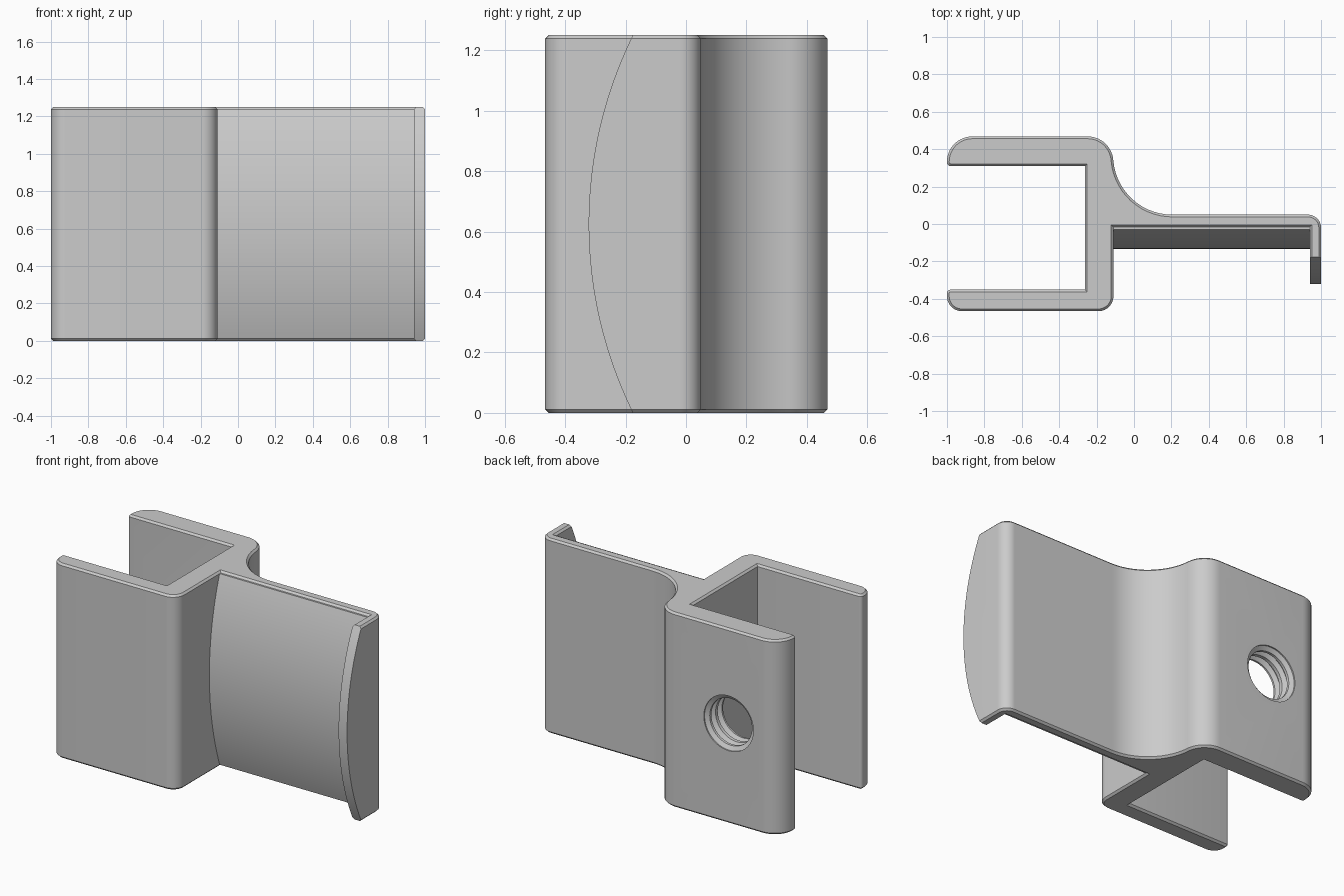
import bpy, bmesh, math
from mathutils import Vector, Matrix

cube = bpy.data.objects.get("Cube")
if cube:
    bpy.data.objects.remove(cube, do_unlink=True)

HEIGHT = 1.25
CHAMFER = 0.012

grey = bpy.data.materials.new("light grey plastic")
grey.use_nodes = True
grey.diffuse_color = (0.6, 0.6, 0.6, 1)
grey.node_tree.nodes["Principled BSDF"].inputs["Base Color"].default_value = (0.6, 0.6, 0.6, 1)


def fillet(corners):
    """Outline from (x, y, radius) corners, rounding those with a radius."""
    out = []
    for i, (x, y, r) in enumerate(corners):
        p = Vector((x, y))
        if not r:
            out.append(p)
            continue
        steps = 4 if r < 0.05 else 14
        a = (Vector(corners[i - 1][:2]) - p).normalized()
        b = (Vector(corners[(i + 1) % len(corners)][:2]) - p).normalized()
        half = a.angle(b) / 2
        centre = p + (a + b).normalized() * (r / math.sin(half))
        start = p + a * (r / math.tan(half)) - centre
        end = p + b * (r / math.tan(half)) - centre
        sweep = start.angle_signed(end)
        for k in range(steps + 1):
            out.append(centre + Matrix.Rotation(-sweep * k / steps, 2) @ start)
    return out


def prism(name, points, depth, chamfer=0):
    """Extrude 3D outline points along a vector, optionally chamfering both ends."""
    bm = bmesh.new()
    base = bm.faces.new([bm.verts.new(p) for p in points])
    ext = bmesh.ops.extrude_face_region(bm, geom=[base], use_keep_orig=True)
    cap = [g for g in ext["geom"] if isinstance(g, bmesh.types.BMFace)][0]
    bmesh.ops.translate(bm, verts=cap.verts, vec=depth)
    bmesh.ops.recalc_face_normals(bm, faces=bm.faces)
    if chamfer:
        rim = list(base.edges) + list(cap.edges)
        bmesh.ops.bevel(bm, geom=rim, offset=chamfer, segments=1,
                        affect='EDGES', clamp_overlap=False)
    return finish(name, bm)


def finish(name, bm):
    mesh = bpy.data.meshes.new(name)
    bm.to_mesh(mesh)
    bm.free()
    mesh.materials.append(grey)
    obj = bpy.data.objects.new(name, mesh)
    bpy.context.collection.objects.link(obj)
    return obj


def combine(body, other, operation):
    mod = body.modifiers.new("combine", 'BOOLEAN')
    mod.operation = operation
    mod.solver = 'EXACT'
    mod.object = other
    bpy.context.view_layer.objects.active = body
    bpy.ops.object.modifier_apply(modifier=mod.name)
    bpy.data.objects.remove(other, do_unlink=True)


# Clip body: open channel, web and end lip, seen from above
outline = fillet([
    (-1, 0.468, 0.135), (-0.122, 0.468, 0.137), (-0.085, 0.05, 0.316),
    (1, 0.05, 0.07), (1, -0.36, 0), (0.94, -0.36, 0),
    (0.94, -0.017, 0), (-0.11, -0.017, 0), (-0.11, -0.466, 0.08),
    (-1, -0.466, 0.08), (-1, -0.351, 0.018), (-0.262, -0.351, 0),
    (-0.262, 0.31, 0), (-1, 0.31, 0.018)])
body = prism("clip_body", [(p.x, p.y, 0) for p in outline], (0, 0, HEIGHT), CHAMFER)


def bowed_block(name, x0, x1, y_end, y_mid, margin, y_far):
    """Block with one face bowed to an arc over the height, closed off at y_far."""
    half = HEIGHT / 2
    reach = half - margin
    sag = y_end - y_mid
    radius = (reach * reach + sag * sag) / (2 * sag)
    points = [(x0, y_far, margin)]
    for k in range(49):
        h = reach * (k / 24 - 1)
        points.append((x0, y_mid + radius - math.sqrt(radius * radius - h * h), half + h))
    points.append((x0, y_far, HEIGHT - margin))
    return prism(name, points, (x1 - x0, 0, 0))


# Bowed pad on the front of the web, and the bowed edge of the lip
combine(body, bowed_block("web_pad", -0.12, 0.95, -0.029, -0.133, CHAMFER, 0.02), 'UNION')
combine(body, bowed_block("lip_cutter", 0.9, 1.1, -0.175, -0.322, -0.001, -0.5), 'DIFFERENCE')


# Threaded screw hole through the back arm
def thread_cutter():
    wide, narrow, pitch = 0.176, 0.15, 0.064
    profile = [(0, 0.25), (narrow, 0.25)]
    for k in range(2):
        y = 0.322 + k * pitch
        profile += [(narrow, y), (wide, y + 0.016), (wide, y + 0.026), (narrow, y + 0.042)]
    profile += [(narrow, 0.445), (wide, 0.46), (wide, 0.52), (0, 0.52)]
    bm = bmesh.new()
    verts = [bm.verts.new((r, y, 0)) for r, y in profile]
    edges = [bm.edges.new(pair) for pair in zip(verts, verts[1:])]
    bmesh.ops.spin(bm, geom=verts + edges, cent=(0, 0, 0), axis=(0, 1, 0),
                   angle=math.tau, steps=48, use_merge=True)
    bmesh.ops.remove_doubles(bm, verts=bm.verts, dist=0.0001)
    bmesh.ops.recalc_face_normals(bm, faces=bm.faces)
    bmesh.ops.translate(bm, verts=bm.verts, vec=(-0.63, 0, HEIGHT / 2 + 0.018))
    return finish("thread_cutter", bm)


combine(body, thread_cutter(), 'DIFFERENCE')

# Smooth rounded faces, keep chamfers crisp
bpy.ops.object.select_all(action='DESELECT')
body.select_set(True)
bpy.context.view_layer.objects.active = body
bpy.ops.object.shade_smooth_by_angle(angle=math.radians(25))
